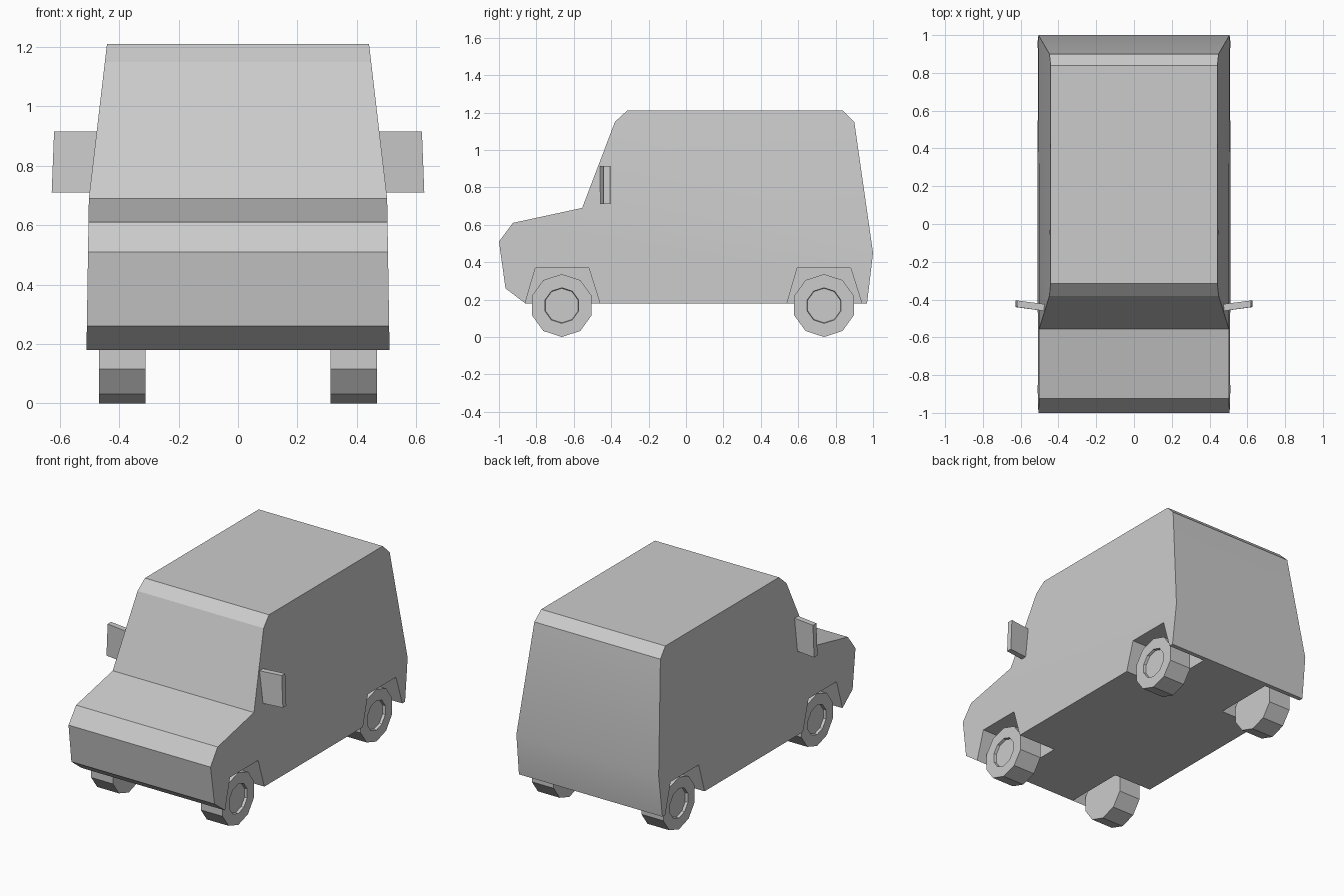
import bpy, bmesh
from math import sin, cos, pi, radians

if "Cube" in bpy.data.objects:
    bpy.data.objects.remove(bpy.data.objects["Cube"])


def make_object(name, bm):
    bmesh.ops.recalc_face_normals(bm, faces=bm.faces)
    mesh = bpy.data.meshes.new(name)
    bm.to_mesh(mesh)
    bm.free()
    ob = bpy.data.objects.new(name, mesh)
    bpy.context.collection.objects.link(ob)
    return ob


def skin(bm, loops, cap_first=True, cap_last=True):
    """Join successive equal-length rings of points with quads."""
    rings = [[bm.verts.new(p) for p in loop] for loop in loops]
    n = len(rings[0])
    for a, b in zip(rings, rings[1:]):
        for i in range(n):
            j = (i + 1) % n
            bm.faces.new((a[i], a[j], b[j], b[i]))
    if cap_first:
        bm.faces.new(rings[0])
    if cap_last:
        bm.faces.new(rings[-1])
    return rings


# Body: side profile, with the cabin leaning in above the waist
profile = [(-0.86, 0.18), (-0.965, 0.26), (-1.0, 0.51), (-0.925, 0.61),
           (-0.555, 0.69), (-0.38, 1.15), (-0.315, 1.21), (0.84, 1.21),
           (0.90, 1.15), (1.0, 0.45), (0.968, 0.18)]


def half_width(z):
    if z < 0.69:
        return 0.51 - 0.008 * (z - 0.18) / 0.51
    return 0.502 - 0.061 * (z - 0.69) / 0.52


bm = bmesh.new()
rings = skin(bm, [[(s * half_width(z), y, z) for y, z in profile] for s in (-1, 1)],
             False, False)
for r in rings:
    bm.faces.new(r[4:10])                 # cabin side
    bm.faces.new(r[:5] + r[9:])           # lower side
body = make_object("body", bm)

# Wheel arches cut into both sides
arches = {"front": [(-0.86, 0.18), (-0.805, 0.37), (-0.52, 0.37), (-0.46, 0.18)],
          "rear": [(0.54, 0.18), (0.595, 0.37), (0.88, 0.37), (0.94, 0.18)]}
bpy.context.view_layer.objects.active = body
for arch in arches.values():
    (y0, z0), b, c, (y3, z3) = arch
    outline = [(y0 - 0.0145, z0 - 0.05), b, c, (y3 + 0.0155, z3 - 0.05)]
    for s in (-1, 1):
        bm = bmesh.new()
        skin(bm, [[(s * x, y, z) for y, z in outline] for x in (0.24, 0.7)])
        cutter = make_object("arch_cutter", bm)
        cutter.hide_render = True
        mod = body.modifiers.new("arch", 'BOOLEAN')
        mod.operation = 'DIFFERENCE'
        mod.solver = 'EXACT'
        mod.object = cutter
        bpy.ops.object.modifier_apply(modifier=mod.name)
        bpy.data.objects.remove(cutter)

body.select_set(True)
bpy.ops.object.shade_smooth_by_angle(angle=radians(20))


# Wheels: ten-sided tyre with a recessed hub
def wheel(name, side, y):
    def ring(x, r):
        return [(side * x, y + r * sin(2 * pi * i / 10), 0.168 + r * cos(2 * pi * i / 10))
                for i in range(10)]
    bm = bmesh.new()
    skin(bm, [ring(0.312, 0.168), ring(0.467, 0.168), ring(0.467, 0.095), ring(0.45, 0.092)])
    make_object(name, bm)


# Door mirrors: thin plates swept slightly back
def mirror(name, side):
    bm = bmesh.new()
    plate = [(0.465, -0.462, -0.425), (0.623, -0.44, -0.405)]
    loops = []
    for x, front, back in plate:
        flare = 0.004 if x > 0.5 else 0
        loops.append([(side * (x + flare), front, 0.71), (side * (x + flare), back, 0.71),
                      (side * (x - flare), back, 0.915), (side * (x - flare), front, 0.915)])
    skin(bm, loops)
    make_object(name, bm)


for side, label in ((-1, "left"), (1, "right")):
    wheel("front_wheel_" + label, side, -0.664)
    wheel("rear_wheel_" + label, side, 0.738)
    mirror("door_mirror_" + label, side)
